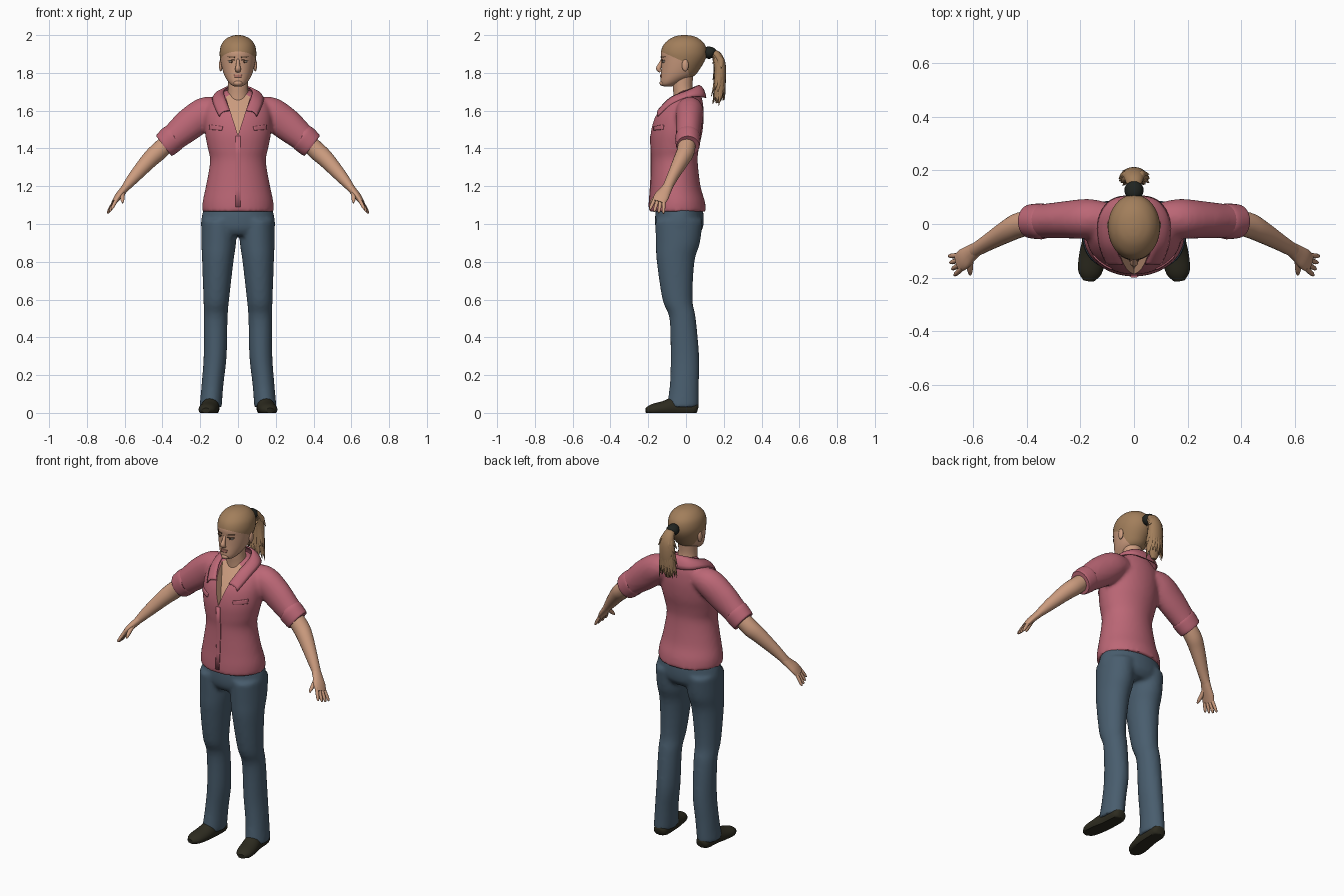
import bpy, bmesh, math, random
from mathutils import Vector
from mathutils.bvhtree import BVHTree

if "Cube" in bpy.data.objects:
    bpy.data.objects.remove(bpy.data.objects["Cube"])
random.seed(4)


def material(name, r, g, b):
    m = bpy.data.materials.new(name)
    m.use_nodes = True
    m.diffuse_color = (r, g, b, 1)
    node = m.node_tree.nodes["Principled BSDF"]
    node.inputs["Base Color"].default_value = (r, g, b, 1)
    node.inputs["Roughness"].default_value = .8
    return m


SKIN = material("skin", .60, .33, .21)
HAIR = material("light brown hair", .36, .21, .105)
SHIRT = material("rose cloth", .50, .135, .18)
DENIM = material("blue denim", .066, .11, .155)
SHOE = material("dark leather", .026, .024, .014)
BAND = material("hair band black", .015, .018, .015)
LIP = material("lips", .42, .17, .13)
WHITE = material("eye white", .55, .48, .42)
DARK = material("eye and brow brown", .10, .055, .03)


def smooth(me):
    me.polygons.foreach_set("use_smooth", [True] * len(me.polygons))
    me.set_sharp_from_angle(angle=math.radians(50))


def make(name, bm, *mats, mirror=False):
    bmesh.ops.recalc_face_normals(bm, faces=bm.faces)
    me = bpy.data.meshes.new(name)
    bm.to_mesh(me)
    bm.free()
    for m in mats:
        me.materials.append(m)
    smooth(me)
    ob = bpy.data.objects.new(name, me)
    bpy.context.collection.objects.link(ob)
    if mirror:
        ob.modifiers.new("Mirror", "MIRROR").use_mirror_merge = False
    return ob


def spline(rows, steps):
    """Catmull-Rom through rows of any length."""
    p = [rows[0], *rows, rows[-1]]
    out = []
    for a, b, c, d in zip(p, p[1:], p[2:], p[3:]):
        for k in range(steps):
            t = k / steps
            out.append([y + .5 * t * (z - x + t * (2*x - 5*y + 4*z - w + t * (3*(y - z) + w - x)))
                        for x, y, z, w in zip(a, b, c, d)])
    return out + [list(rows[-1])]


def tube(name, rings, *mats, n=20, steps=4, ref=None, mirror=False):
    """Loft of ellipses (x, y, z, a, b); level rings unless ref gives the a axis."""
    bm = bmesh.new()
    rows = spline(rings, steps)
    loops = []
    for i, (x, y, z, a, b) in enumerate(rows):
        u, v = Vector((1, 0, 0)), Vector((0, 1, 0))
        if ref:
            t = Vector(rows[min(i + 1, len(rows) - 1)][:3]) - Vector(rows[max(i - 1, 0)][:3])
            t.normalize()
            u = Vector(ref)
            u = (u - t * u.dot(t)).normalized()
            v = t.cross(u)
        loop = []
        for k in range(n):
            w = math.tau * k / n
            p = Vector((x, y, z)) + u * a * math.cos(w) + v * b * math.sin(w)
            p.z = max(p.z, 0)
            loop.append(bm.verts.new(p))
        loops.append(loop)
    for lo, hi in zip(loops, loops[1:]):
        for k in range(n):
            bm.faces.new((lo[k - 1], lo[k], hi[k], hi[k - 1]))
    bm.faces.new(loops[0])
    bm.faces.new(loops[-1])
    return make(name, bm, *mats, mirror=mirror)


def body(rows):
    """Rows of height, front, back, half width as level rings."""
    return [(0, (f + b) / 2, z, w, (b - f) / 2) for z, f, b, w in rows]


def bake(ob):
    dg = bpy.context.evaluated_depsgraph_get()
    me = bpy.data.meshes.new_from_object(ob.evaluated_get(dg))
    ob.modifiers.clear()
    ob.data = me
    smooth(me)


def fuse(name, parts, *mats, voxel=.011):
    """Melt overlapping parts into one smooth garment."""
    bm = bmesh.new()
    for p in parts:
        bake(p)
        bm.from_mesh(p.data)
        bpy.data.objects.remove(p)
    ob = make(name, bm, *mats)
    ob.modifiers.new("Remesh", "REMESH").voxel_size = voxel
    s = ob.modifiers.new("Smooth", "SMOOTH")
    s.factor, s.iterations = .5, 5
    bake(ob)
    return ob


def ball(name, centre, size, mat, mirror=True):
    bm = bmesh.new()
    bmesh.ops.create_uvsphere(bm, u_segments=16, v_segments=10, radius=1)
    for v in bm.verts:
        v.co = Vector(centre) + v.co * Vector(size)
    return make(name, bm, mat, mirror=mirror)


def sheet(name, rows, mat, thick, mirror=False):
    bm = bmesh.new()
    grid = [[bm.verts.new(p) for p in row] for row in rows]
    for r, s in zip(grid, grid[1:]):
        for k in range(len(r) - 1):
            bm.faces.new((r[k], r[k + 1], s[k + 1], s[k]))
    ob = make(name, bm, mat, mirror=mirror)
    m = ob.modifiers.new("Solidify", "SOLIDIFY")
    m.thickness, m.offset = thick, 0
    return ob


def patch(name, target, corners, mat, mirror=True, thick=.005):
    """Thin plate laid on the front of target; corners are (x, z)."""
    bm = bmesh.new()
    bm.from_mesh(target.data)
    tree = BVHTree.FromBMesh(bm)
    a, b, c, d = map(Vector, corners)
    rows = []
    for j in range(5):
        row = []
        for i in range(9):
            q = a.lerp(b, i / 8).lerp(d.lerp(c, i / 8), j / 4)
            hit = tree.ray_cast(Vector((q.x, -1, q.y)), Vector((0, 1, 0)))[0]
            row.append((q.x, (hit.y if hit else -.1) - .001, q.y))
        rows.append(row)
    bm.free()
    return sheet(name, rows, mat, thick, mirror)


# Trousers
hips = tube("hips", [(0, -.035, 1.13, .165, .115), (0, -.035, 1.05, .19, .128),
                     (0, -.036, .98, .195, .126), (0, -.04, .94, .16, .1)], DENIM, n=32)
legs = tube("legs", [(.1, -.037, 1.02, .094, .126), (.102, -.043, .9, .092, .117), (.107, -.055, .8, .083, .1),
                     (.115, -.045, .6, .068, .08), (.118, -.018, .5, .063, .07), (.121, -.006, .3, .061, .076),
                     (.135, -.009, .15, .058, .077), (.145, -.018, .03, .059, .085)], DENIM, n=28, mirror=True)
fuse("trousers", [hips, legs], DENIM)
tube("shoes", [(.14, .062, .02, .022, .02), (.141, .04, .024, .042, .04), (.145, -.05, .03, .046, .055),
               (.155, -.12, .022, .05, .04), (.165, -.18, .016, .044, .03), (.17, -.212, .012, .02, .014)],
     SHOE, ref=(1, 0, 0), mirror=True)

# Shirt with an open neck
torso = tube("torso", body([(1.065, -.197, .107, .188), (1.12, -.195, .1, .187), (1.2, -.188, .077, .17),
                            (1.33, -.182, .062, .148), (1.4, -.187, .068, .16), (1.48, -.187, .086, .175),
                            (1.56, -.168, .094, .178), (1.62, -.132, .092, .168), (1.65, -.1, .088, .15),
                            (1.68, -.06, .08, .11), (1.71, -.04, .07, .06)]), SHIRT, n=40)
sleeves = tube("sleeves", [(.1, .022, 1.61, .06, .06), (.17, .02, 1.592, .074, .082), (.25, .016, 1.533, .07, .086),
                           (.32, .012, 1.475, .065, .076), (.385, .01, 1.42, .06, .066)],
               SHIRT, ref=(0, 1, 0), n=24, mirror=True)
shirt = fuse("shirt", [torso, sleeves], SHIRT, SKIN)
bm = bmesh.new()
front, back = [[bm.verts.new(p) for p in tri] for tri in (
    [(0, -.4, 1.47), (.08, -.4, 1.72), (-.08, -.4, 1.72)],
    [(0, -.168, 1.47), (.08, -.03, 1.72), (-.08, -.03, 1.72)])]
bm.faces.new(front)
bm.faces.new(back)
for k in range(3):
    bm.faces.new((front[k - 1], front[k], back[k], back[k - 1]))
for f in bm.faces:
    f.material_index = 1
cutter = make("neckline_cutter", bm, SHIRT, SKIN)
cutter.hide_render = True
cut = shirt.modifiers.new("Neckline", "BOOLEAN")
cut.object, cut.operation, cut.solver = cutter, "DIFFERENCE", "EXACT"
bake(shirt)
bpy.data.objects.remove(cutter)

# Collar, rolled cuffs, pocket flaps, button strip and sleeve tabs
edge = [(.042, -.148, 1.6, .1, -.15, 1.57), (.068, -.085, 1.665, .128, -.075, 1.635),
        (.075, 0, 1.703, .13, .02, 1.672), (.05, .055, 1.728, .085, .088, 1.672)]
edge += [(0, .07, 1.733, 0, .104, 1.668)] + [(-a, b, c, -d, e, f) for a, b, c, d, e, f in edge[::-1]]
rows = []
for r in spline(edge, 5):
    top, low = Vector(r[:3]), Vector(r[3:])
    bulge = Vector((low.x - top.x, low.y - top.y, .06)) * .15
    rows.append([top.lerp(low, t) + bulge * math.sin(math.pi * t) for t in (0, .25, .5, .75, 1)])
sheet("collar", rows, SHIRT, .008)
tube("cuffs", [(.337, .01, 1.461, .062, .066), (.344, .01, 1.456, .067, .074), (.382, .01, 1.422, .064, .071),
               (.393, .01, 1.413, .06, .066)], SHIRT, ref=(0, 1, 0), n=24, mirror=True)
tube("sleeve_tabs", [(.335, .01, 1.545, .014, .006), (.365, .01, 1.522, .014, .006), (.404, .01, 1.485, .012, .006)],
     SHIRT, ref=(0, 1, 0), n=8, steps=2, mirror=True)
patch("pocket_flaps", shirt, [(.08, 1.515), (.15, 1.525), (.15, 1.5), (.085, 1.495)], SHIRT, thick=.009)
patch("button_strip", shirt, [(-.013, 1.465), (.013, 1.465), (.013, 1.09), (-.013, 1.09)], SHIRT, mirror=False)

# Arms and hands
tube("arms", [(.34, .01, 1.46, .045, .045), (.42, -.002, 1.385, .047, .048), (.47, -.025, 1.338, .042, .044),
              (.55, -.072, 1.248, .03, .032), (.598, -.1, 1.19, .026, .021)], SKIN, ref=(0, 1, 0), mirror=True)
tube("palms", [(.585, -.092, 1.205, .026, .022), (.61, -.11, 1.175, .032, .02), (.635, -.13, 1.145, .04, .018),
               (.655, -.145, 1.115, .036, .013)], SKIN, ref=(-.3, -1, .3), mirror=True)
spread = Vector((-.3, -1, .3)).normalized()
knuckle, reach = Vector((.652, -.143, 1.12)), Vector((.032, -.014, -.06))
for i, name in enumerate(("index", "middle", "ring", "little")):
    s = 1.5 - i
    root = knuckle + spread * s * .018
    path = [(*(root + reach * t * (1 - .07 * abs(s)) + spread * s * .008 * t), r, r)
            for t, r in ((-.2, .01), (.4, .0095), (.8, .008), (1, .004))]
    tube(name + "_fingers", path, SKIN, ref=spread, n=10, steps=2, mirror=True)
tube("thumbs", [(.607, -.115, 1.178, .014, .014), (.612, -.15, 1.15, .012, .012), (.612, -.175, 1.128, .01, .01),
                (.611, -.19, 1.112, .004, .004)], SKIN, ref=(1, 0, 0), n=10, steps=3, mirror=True)

# Neck and head, with the hairline cut by two planes
tube("neck", [(0, -.005, 1.6, .07, .06), (0, -.012, 1.68, .058, .054), (0, -.018, 1.73, .053, .052),
              (0, -.015, 1.8, .055, .055)], SKIN, n=24)
head = tube("head", body([(1.728, -.118, -.075, .018), (1.737, -.13, -.05, .036), (1.755, -.134, -.01, .053),
                          (1.785, -.133, .045, .071), (1.82, -.131, .073, .083), (1.87, -.131, .102, .094),
                          (1.91, -.133, .11, .097), (1.95, -.118, .1, .088), (1.98, -.085, .07, .064),
                          (1.995, -.052, .037, .034), (2, -.02, 0, .01)]), SKIN, HAIR, n=40)
planes = [(Vector((0, -.13, 1.912)), Vector((0, .45, 1))), (Vector((0, .008, 1.82)), Vector((0, 1, .3)))]
bm = bmesh.new()
bm.from_mesh(head.data)
for co, no in planes:
    bmesh.ops.bisect_plane(bm, geom=bm.verts[:] + bm.edges[:] + bm.faces[:], plane_co=co, plane_no=no)
for f in bm.faces:
    mid = f.calc_center_median()
    f.material_index = int(any((mid - co).dot(no) > 0 for co, no in planes))
bm.to_mesh(head.data)
bm.free()

# Face
tube("nose", [(0, -.12, 1.878, .008, .008), (0, -.136, 1.845, .01, .011), (0, -.145, 1.822, .015, .014),
              (0, -.134, 1.808, .013, .008)], SKIN, ref=(1, 0, 0), n=14)
ball("chin", (0, -.122, 1.746), (.024, .018, .016), SKIN, False)
ball("ears", (.091, -.004, 1.84), (.01, .018, .032), SKIN)
ball("eyes", (.035, -.115, 1.86), (.016, .011, .007), WHITE)
ball("irises", (.035, -.121, 1.86), (.007, .007, .007), DARK)
patch("upper_lids", head, [(.019, 1.87), (.053, 1.869), (.053, 1.865), (.019, 1.866)], DARK, thick=.008)
patch("brows", head, [(.015, 1.886), (.057, 1.888), (.057, 1.884), (.015, 1.88)], DARK)
patch("lips", head, [(-.02, 1.791), (.02, 1.791), (.017, 1.776), (-.017, 1.776)], LIP, mirror=False, thick=.009)

# Ponytail: band, core and loose strands
tube("hair_band", [(0, .095, 1.905, .022, .024), (0, .115, 1.907, .034, .032), (0, .138, 1.905, .034, .03),
                   (0, .15, 1.9, .022, .022)], BAND, ref=(1, 0, 0), n=16)
tube("ponytail", [(0, .125, 1.905, .02, .016), (0, .16, 1.897, .032, .022), (0, .182, 1.85, .042, .027),
                  (0, .182, 1.77, .046, .03), (0, .172, 1.69, .038, .026), (0, .168, 1.64, .016, .01)],
     HAIR, ref=(1, 0, 0), n=16)
for i in range(34):
    a = math.tau * i / 34 + random.uniform(-.1, .1)
    c, s = math.cos(a), math.sin(a)
    end = random.uniform(1.62, 1.68) if i % 2 else random.uniform(1.68, 1.86)
    flare = random.uniform(1.1, 1.4)
    high = 1.9 - end
    tube("hair_strand", [(.018 * c, .14, 1.903, .006, .006), (.034 * c, .176 + .022 * s, 1.9 - high * .3, .012, .007),
                         (.045 * c, .177 + .027 * s, 1.9 - high * .7, .011, .006),
                         (.047 * c * flare, .17 + .027 * s * flare, end, .001, .001)],
         HAIR, ref=(-s, c, 0), n=6, steps=3)
